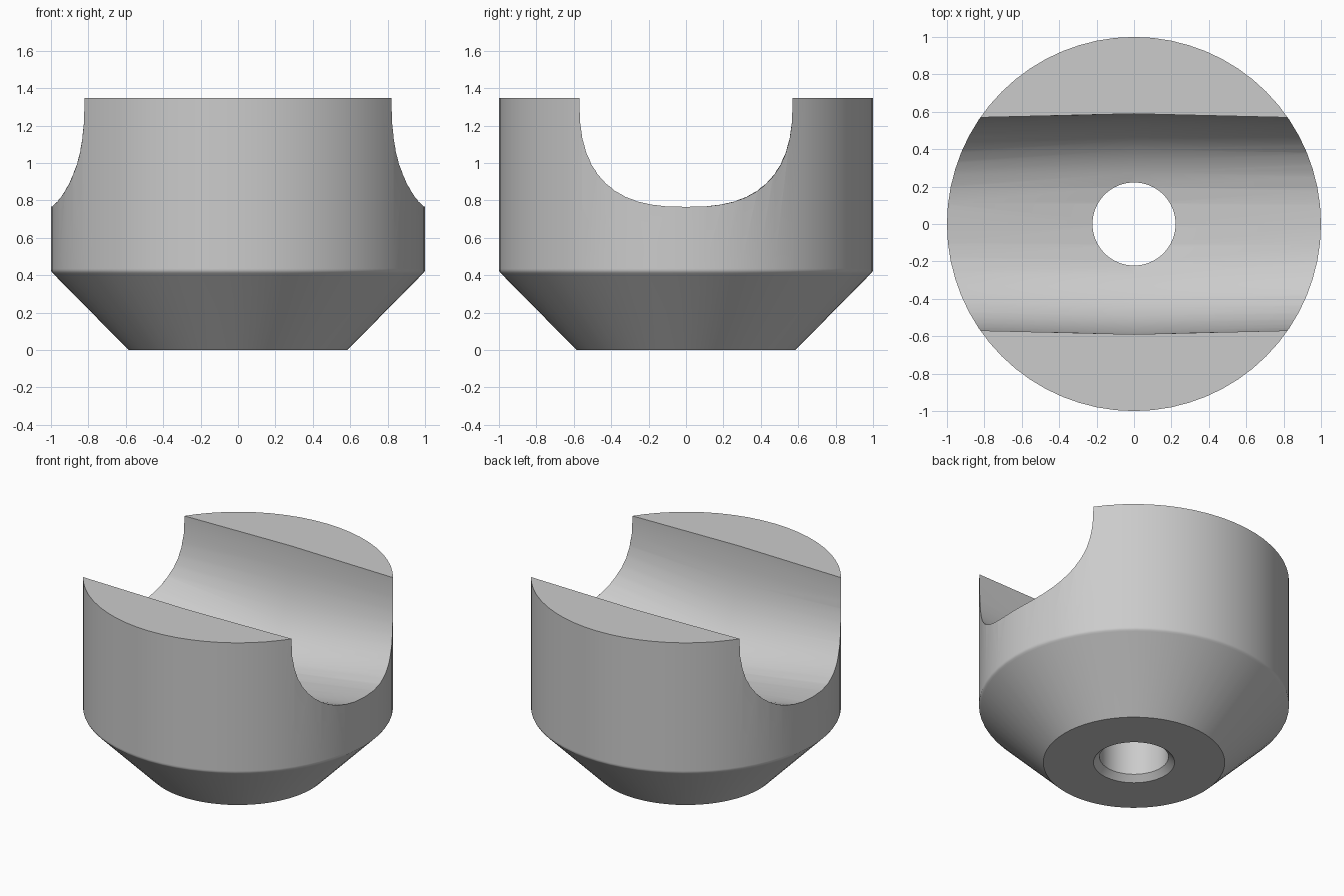
import bpy
import bmesh
from math import cos, sin, tau, radians, copysign

cube = bpy.data.objects.get("Cube")
if cube:
    bpy.data.objects.remove(cube, do_unlink=True)


def flat_material(name, rgb):
    mat = bpy.data.materials.new(name)
    mat.use_nodes = True
    color = (*rgb, 1.0)
    mat.diffuse_color = color
    mat.node_tree.nodes["Principled BSDF"].inputs["Base Color"].default_value = color
    return mat


def ring_mesh(name, rings, closed):
    """Join rings of points with quads; loop back round, or cap the ends."""
    bm = bmesh.new()
    loops = [[bm.verts.new(p) for p in ring] for ring in rings]
    pairs = list(zip(loops, loops[1:]))
    if closed:
        pairs.append((loops[-1], loops[0]))
    else:
        bm.faces.new(loops[0])
        bm.faces.new(loops[-1])
    for a, b in pairs:
        for i in range(len(a)):
            j = (i + 1) % len(a)
            bm.faces.new((a[i], a[j], b[j], b[i]))
    bmesh.ops.recalc_face_normals(bm, faces=bm.faces)
    mesh = bpy.data.meshes.new(name)
    bm.to_mesh(mesh)
    bm.free()
    obj = bpy.data.objects.new(name, mesh)
    bpy.context.collection.objects.link(obj)
    return obj


def angles(count):
    return [tau * i / count for i in range(count)]


def squared(value, exponent=2.5):
    """Push a sine or cosine outwards, turning a circle into a fuller curve."""
    return copysign(abs(value) ** (2 / exponent), value)


# Turned body: tapered foot, softened shoulder, straight wall,
# through hole with a chamfered mouth
profile = [(0.262, 0), (0.585, 0), (0.987, 0.407), (0.995, 0.415), (1, 0.425), (1, 0.435),
           (1, 1.347), (0.222, 1.347), (0.222, 0.04)]
body = ring_mesh("saddle_body",
                 [[(r * cos(a), r * sin(a), z) for a in angles(64)] for r, z in profile],
                 closed=True)
body.data.materials.append(flat_material("plain grey", (0.6, 0.6, 0.6)))

# Groove cutter: full-bellied section, widest and deepest at the middle
groove_z = 1.331
stations = [(-1.2, 0.561, 0.535), (0, 0.59, 0.72), (1.2, 0.561, 0.535)]
cutter = ring_mesh("groove_cutter",
                   [[(x, w * squared(cos(a)), groove_z + d * squared(sin(a)))
                     for a in angles(48)] for x, w, d in stations],
                   closed=False)
cutter.data.materials.append(body.data.materials[0])
cutter.hide_render = True

# Cut the groove, then discard the cutter
cut = body.modifiers.new("groove", "BOOLEAN")
cut.operation = "DIFFERENCE"
cut.solver = "EXACT"
cut.object = cutter
bpy.ops.object.select_all(action="DESELECT")
body.select_set(True)
bpy.context.view_layer.objects.active = body
bpy.ops.object.modifier_apply(modifier=cut.name)
bpy.data.objects.remove(cutter, do_unlink=True)

bpy.ops.object.shade_smooth_by_angle(angle=radians(30))
